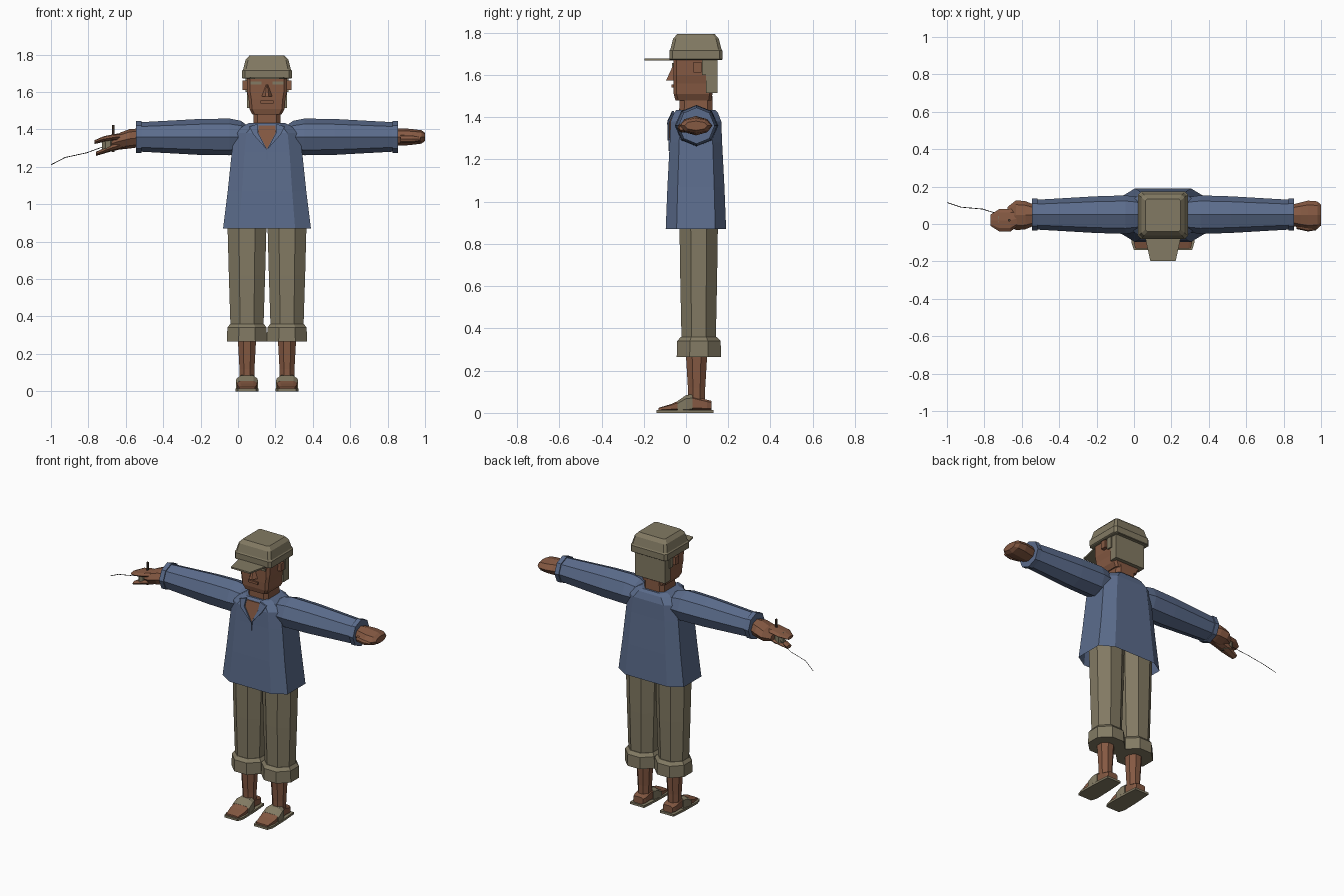
import bpy, bmesh, math
from mathutils import Vector

CX, CY = 0.155, 0.047          # body centre line


def material(name, rgb):
    m = bpy.data.materials.new(name)
    m.diffuse_color = (*rgb, 1)
    return m


SKIN = material("brown_skin", (0.235, 0.100, 0.055))
BLUE = material("blue_cloth", (0.105, 0.150, 0.262))
OLIVE = material("olive_cloth", (0.225, 0.195, 0.125))
WOOD = material("dark_wood", (0.07, 0.045, 0.03))
DARK = material("dark_line", (0.03, 0.027, 0.025))


def ngon(n, start=0.0, r=1.0):
    return [(r * math.cos(start + k * math.tau / n), r * math.sin(start + k * math.tau / n)) for k in range(n)]


def chamfered(c):
    """Unit square with cut corners."""
    a = 1 - c
    return [(1, -a), (1, a), (a, 1), (-a, 1), (-1, a), (-1, -a), (-a, -1), (a, -1)]


POINTED = ngon(8)
FLAT = ngon(8, math.pi / 8, 1 / math.cos(math.pi / 8))
BOX = [(1, -1), (1, 1), (-1, 1), (-1, -1)]
AXES = {"x": (1, 2, 0), "y": (0, 2, 1), "z": (0, 1, 2)}


def finish(name, bm, mat):
    bmesh.ops.recalc_face_normals(bm, faces=bm.faces)
    me = bpy.data.meshes.new(name)
    bm.to_mesh(me)
    bm.free()
    me.materials.append(mat)
    ob = bpy.data.objects.new(name, me)
    bpy.context.collection.objects.link(ob)
    return ob


def loft(name, axis, rings, mat, shape=FLAT, caps=(True, True)):
    """Rings are (position, centre_u, centre_v, half_u, half_v) along the axis."""
    iu, iv, ip = AXES[axis]
    bm = bmesh.new()
    loops = []
    for p, cu, cv, hu, hv in rings:
        loop = []
        for u, v in shape:
            co = [0, 0, 0]
            co[iu], co[iv], co[ip] = cu + u * hu, cv + v * hv, p
            loop.append(bm.verts.new(co))
        loops.append(loop)
    n = len(shape)
    for a, b in zip(loops, loops[1:]):
        for k in range(n):
            bm.faces.new((a[k], a[(k + 1) % n], b[(k + 1) % n], b[k]))
    if caps[0]:
        bm.faces.new(loops[0])
    if caps[1]:
        bm.faces.new(loops[-1])
    return finish(name, bm, mat)


def box(name, x, y, z, mat):
    return loft(name, "z", [(h, sum(x) / 2, sum(y) / 2, abs(x[1] - x[0]) / 2, (y[1] - y[0]) / 2) for h in z], mat, BOX)


def plate(name, pts, depth, mat):
    """Polygon thickened along y."""
    bm = bmesh.new()
    f = bm.faces.new([bm.verts.new(p) for p in pts])
    ext = bmesh.ops.extrude_face_region(bm, geom=[f])["geom"]
    bmesh.ops.translate(bm, vec=(0, depth, 0), verts=[v for v in ext if isinstance(v, bmesh.types.BMVert)])
    return finish(name, bm, mat)


# Tunic, open at the hem
loft("tunic", "z", [(z, CX, CY, w, d) for z, w, d in (
    (0.87, 0.235, 0.143), (1.07, 0.210, 0.135), (1.28, 0.188, 0.124), (1.38, 0.172, 0.120),
    (1.42, 0.125, 0.105), (1.435, 0.095, 0.092))], BLUE, chamfered(0.36), (False, True))

# Neck opening, slit and collar flaps
plate("chest_opening", [(CX, -0.082, 1.295), (CX + 0.048, -0.080, 1.385), (CX + 0.045, -0.064, 1.42),
                        (CX - 0.045, -0.064, 1.42), (CX - 0.048, -0.080, 1.385)], 0.008, SKIN)
box("tunic_slit", (CX - 0.002, CX + 0.002), (-0.084, -0.075), (1.24, 1.295), BLUE)
for s in (-1, 1):
    plate("collar_flap", [(CX, -0.087, 1.29), (CX + s * 0.05, -0.087, 1.385), (CX + s * 0.05, -0.066, 1.43),
                          (CX + s * 0.095, -0.068, 1.415), (CX + s * 0.075, -0.089, 1.375)], 0.01, BLUE)

# Sleeves and cuffs
for s in (-1, 1):
    def arm(rows):
        return [(CX + s * d, CY + 0.003, z, hy, hz) for d, z, hy, hz in rows]
    loft("sleeve", "x", arm([(0.11, 1.355, 0.075, 0.07), (0.14, 1.358, 0.095, 0.088), (0.20, 1.36, 0.103, 0.098),
                             (0.36, 1.36, 0.098, 0.096), (0.67, 1.36, 0.080, 0.079)]), BLUE, POINTED)
    loft("sleeve_cuff", "x", arm([(0.67, 1.36, 0.086, 0.086), (0.70, 1.36, 0.086, 0.086)]), BLUE, POINTED)

# Open hand
loft("open_hand", "x", [(x, CY, 1.36, hy, hz) for x, hy, hz in (
    (0.84, 0.055, 0.046), (0.89, 0.068, 0.046), (0.93, 0.078, 0.042), (0.98, 0.074, 0.036),
    (1.0, 0.055, 0.022))], SKIN, POINTED)
loft("open_thumb", "x", [(0.87, -0.005, 1.35, 0.022, 0.022), (0.93, -0.02, 1.35, 0.02, 0.022),
                         (0.975, -0.02, 1.35, 0.013, 0.012)], SKIN, POINTED)

# Gripping hand: palm, upper fingers and lower fingers
loft("grip_palm", "x", [(-0.53, CY, 1.355, 0.055, 0.05), (-0.58, CY, 1.35, 0.075, 0.052),
                        (-0.63, CY, 1.338, 0.08, 0.045), (-0.675, CY - 0.005, 1.325, 0.05, 0.025)], SKIN, POINTED)
loft("grip_fingers", "x", [(-0.62, 0.03, 1.36, 0.04, 0.02), (-0.66, 0.02, 1.358, 0.06, 0.018),
                           (-0.72, 0.02, 1.348, 0.06, 0.015), (-0.768, 0.02, 1.332, 0.03, 0.01)], SKIN, POINTED)
loft("grip_thumb", "x", [(-0.60, 0.03, 1.325, 0.045, 0.025), (-0.68, 0.025, 1.30, 0.045, 0.018),
                         (-0.758, 0.02, 1.27, 0.025, 0.011)], SKIN, POINTED)

# Line reel, its handle and the line
loft("line_reel", "z", [(1.285, -0.695, 0.025, 0.033, 0.033), (1.36, -0.695, 0.025, 0.033, 0.033)], OLIVE)
loft("reel_handle", "z", [(1.28, -0.667, 0.02, 0.007, 0.007), (1.425, -0.667, 0.02, 0.007, 0.007)], WOOD)
cu = bpy.data.curves.new("fishing_line", "CURVE")
cu.dimensions = "3D"
cu.bevel_depth, cu.bevel_resolution = 0.002, 0
path = [(-0.70, 0.045, 1.315), (-0.81, 0.08, 1.275), (-0.925, 0.09, 1.25), (-0.998, 0.114, 1.212)]
sp = cu.splines.new("POLY")
sp.points.add(len(path) - 1)
for pt, co in zip(sp.points, path):
    pt.co = (*co, 1)
cu.materials.append(DARK)
bpy.context.collection.objects.link(bpy.data.objects.new("fishing_line", cu))

# Legs, rolled cuffs, shins and sandals
for cx in (CX - 0.107, CX + 0.107):
    loft("trouser_leg", "z", [(0.34, cx, 0.06, 0.088, 0.081), (0.62, cx, 0.06, 0.097, 0.087),
                              (0.96, cx, 0.06, 0.106, 0.092)], OLIVE)
    loft("trouser_cuff", "z", [(0.265, cx, 0.061, 0.107, 0.105), (0.34, cx, 0.061, 0.105, 0.103),
                               (0.36, cx, 0.061, 0.09, 0.085)], OLIVE)
    loft("shin", "z", [(0.05, cx, 0.05, 0.038, 0.04), (0.12, cx, 0.05, 0.040, 0.041),
                       (0.30, cx, 0.05, 0.05, 0.052)], SKIN)
    loft("foot", "y", [(y, cx, 0.012 + h / 2, w, h / 2) for y, w, h in (
        (-0.13, 0.042, 0.012), (-0.07, 0.054, 0.03), (-0.02, 0.052, 0.052), (0.03, 0.044, 0.07),
        (0.10, 0.042, 0.05), (0.12, 0.034, 0.045))], SKIN, chamfered(0.35))
    loft("sandal_strap", "y", [(-0.04, cx, 0.028, 0.059, 0.028), (0.0, cx, 0.042, 0.057, 0.042),
                               (0.03, cx, 0.044, 0.050, 0.044)], OLIVE, chamfered(0.4))
    loft("sandal_sole", "y", [(-0.14, cx, 0.007, 0.048, 0.007), (-0.10, cx, 0.007, 0.061, 0.007),
                              (0.02, cx, 0.007, 0.058, 0.007), (0.13, cx, 0.007, 0.05, 0.007)], OLIVE, BOX)

# Head and neck
loft("neck", "z", [(1.38, CX, CY, 0.075, 0.08), (1.50, CX, CY, 0.070, 0.078)], SKIN, chamfered(0.3))
loft("head", "z", [(z, CX, (f + b) / 2, w, (b - f) / 2) for z, w, f, b in (
    (1.48, 0.078, -0.050, 0.12), (1.51, 0.094, -0.058, 0.125), (1.56, 0.098, -0.060, 0.13),
    (1.60, 0.106, -0.060, 0.13), (1.69, 0.108, -0.060, 0.13))], SKIN, chamfered(0.15))
box("hair_back", (CX - 0.108, CX + 0.108), (0.095, 0.15), (1.515, 1.69), OLIVE)
box("lips", (CX - 0.035, CX + 0.035), (-0.068, -0.05), (1.54, 1.555), SKIN)
for s in (-1, 1):
    box("ear", (CX + s * 0.10, CX + s * 0.130), (0.036, 0.073), (1.612, 1.662), SKIN)
    box("sideburn", (CX + s * 0.10, CX + s * 0.115), (0.075, 0.11), (1.60, 1.69), OLIVE)
    box("eyebrow", (CX + s * 0.03, CX + s * 0.088), (-0.067, -0.055), (1.640, 1.656), OLIVE)
loft("nose", "z", [(1.575, CX, -0.058, 0.03, 0.036), (1.64, CX, -0.058, 0.006, 0.006)], SKIN,
     [(-1, 0), (-0.3, -1), (0.3, -1), (1, 0)])

# Cap and brim
loft("cap", "z", [(z, CX, CY, w, d) for z, w, d in (
    (1.672, 0.128, 0.122), (1.675, 0.133, 0.126), (1.715, 0.133, 0.126), (1.722, 0.127, 0.121),
    (1.772, 0.115, 0.108), (1.795, 0.094, 0.088))], OLIVE, chamfered(0.12))
loft("cap_brim", "y", [(-0.197, CX, 1.674, 0.068, 0.005), (-0.06, CX, 1.674, 0.098, 0.005)], OLIVE, BOX)
